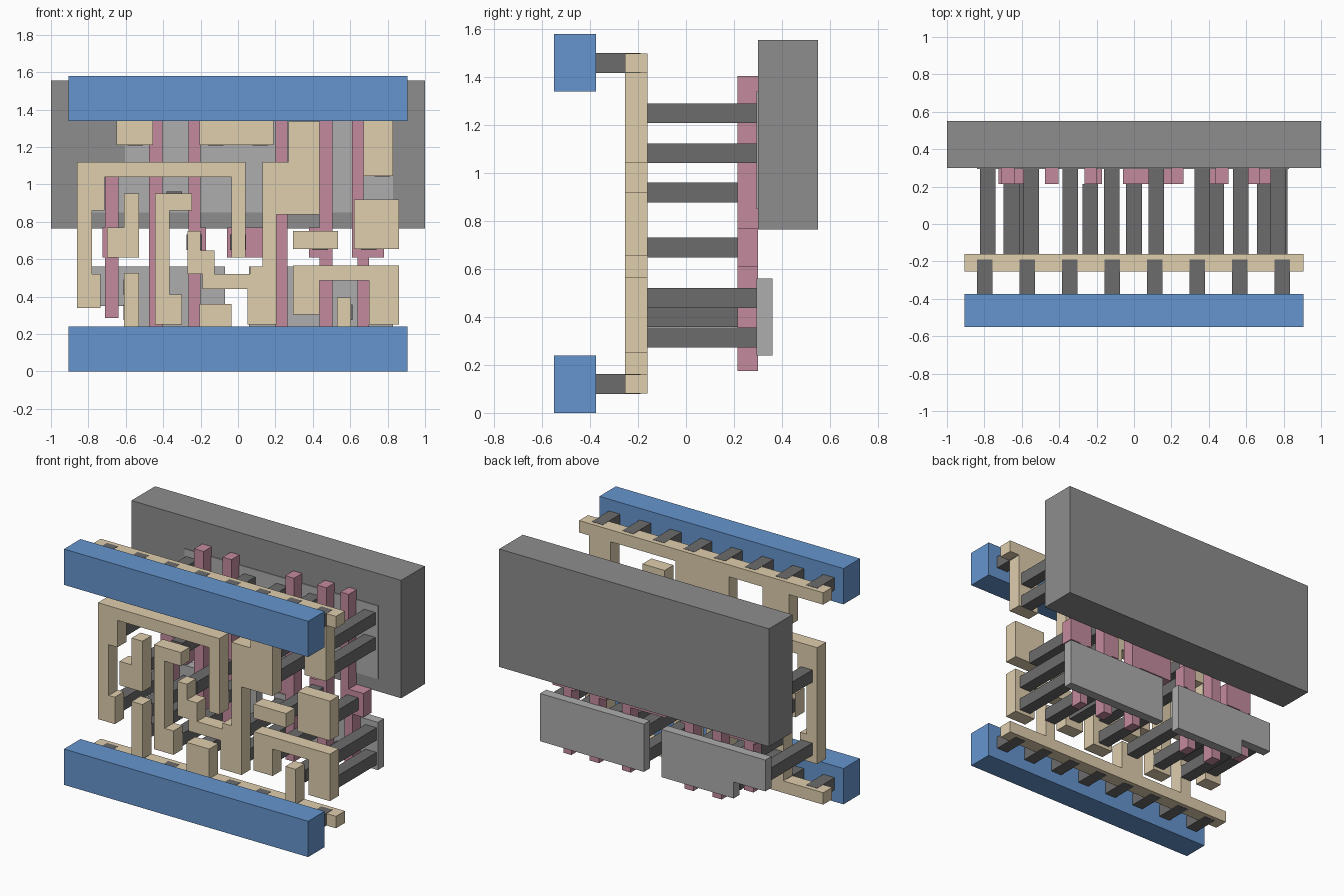
import bpy, bmesh

# Shared materials, one per layer
COLORS = {
    "rail_blue": (0.13, 0.30, 0.62, 1), "wire_tan": (0.74, 0.62, 0.42, 1),
    "post_dark": (0.15, 0.15, 0.15, 1), "gate_pink": (0.55, 0.26, 0.34, 1),
    "plate_light": (0.42, 0.42, 0.42, 1), "slab_grey": (0.27, 0.27, 0.27, 1),
}
MATS = {}
for key, col in COLORS.items():
    MATS[key] = bpy.data.materials.new(key)
    MATS[key].diffuse_color = col


def slab(name, path, y0, y1, mat):
    """Right-angled outline x,z,x,z... (each value changes one axis), extruded along y."""
    xs, zs = path[0::2], path[1::2]
    pts = []
    for i, z in enumerate(zs):
        pts += [(xs[i], z), (xs[(i + 1) % len(xs)], z)]
    bm = bmesh.new()
    face = bm.faces.new([bm.verts.new((x, y0, z)) for x, z in pts])
    new = bmesh.ops.extrude_face_region(bm, geom=[face])["geom"]
    verts = [v for v in new if isinstance(v, bmesh.types.BMVert)]
    bmesh.ops.translate(bm, verts=verts, vec=(0, y1 - y0, 0))
    bmesh.ops.recalc_face_normals(bm, faces=bm.faces[:])
    mesh = bpy.data.meshes.new(name)
    bm.to_mesh(mesh)
    bm.free()
    mesh.materials.append(MATS[mat])
    obj = bpy.data.objects.new(name, mesh)
    bpy.context.collection.objects.link(obj)
    return obj


def post(name, x, z, y0, y1):
    r = 0.0415
    slab(name, [x - r, z - r, x + r, z + r], y0, y1, "post_dark")


# Rear slab and the thin plates set against it
slab("rear_slab", [-1, 0.765, 1, 1.555], 0.30, 0.55, "slab_grey")
PLATES = {
    "upper_plate": [-0.84, 0.85, 0.83, 1.34, -0.605, 1.05],
    "lower_left_plate": [-0.605, 0.24, -0.07, 0.56, -0.84, 0.35],
    "lower_right_plate": [0.06, 0.24, 0.83, 0.56],
}
for name, path in PLATES.items():
    slab(name, path, 0.295, 0.36, "plate_light")

# Pink vertical gate bars with contact pads
GATES = [
    [-.71, .285, -.64, .61, -.53, .77, -.64, 1.10, -.71, .77, -.725, .61],
    [-.475, .175, -.405, 1.405],
    [-.265, .175, -.20, .61, -.17, .77, -.20, 1.405],
    [.20, .175, .265, 1.405, .20, .77, -.06, .61],
    [.435, .175, .505, 1.405, .435, .77, .38, .61],
    [.64, .175, .70, .61, .78, .77, .67, 1.405, .61, .61],
]
for i, path in enumerate(GATES):
    slab(f"gate_bar_{i + 1}", path, 0.215, 0.30, "gate_pink")

# Tan wiring layer
WIRES = {
    "lower_wire_rail": [-.905, .08, .905, .16, .605, .395, .53, .16, -.035, .36,
                        -.205, .16, -.53, .525, -.61, .16],
    "upper_wire_rail": [-.905, 1.50, .905, 1.42, .83, 1.045, .67, 1.42, .19, 1.21,
                        -.205, 1.42, -.455, 1.21, -.65, 1.42],
    "arch_wire": [-.86, .34, -.735, .52, -.78, .86, -.715, 1.04, -.035, .61, .04, 1.12],
    "stepped_wire": [.05, .25, .205, .84, .435, 1.335, .27, 1.12, .13, .56, .065, .52,
                     -.125, .645, -.20, .75, -.27, .52, -.19, .44],
    "left_tab_wire": [-.70, .61, -.53, .95, -.61, .77],
    "hook_wire": [-.445, .25, -.30, .41, -.365, .86, -.245, .95],
    "right_bridge_wire": [.295, .305, .435, .485, .70, .25, .86, .565],
    "small_pad_wire": [.295, .655, .535, .75],
    "large_pad_wire": [.62, .655, .86, .92],
}
for name, path in WIRES.items():
    slab(name, path, -0.255, -0.16, "wire_tan")

# Long posts: wiring to plates
PLATE_POSTS = [(-.783, .92), (-.783, .43), (-.55, 1.25), (-.57, .315), (-.57, .45),
               (-.34, .92), (-.34, .315), (-.12, 1.25), (.12, 1.25), (-.12, .315),
               (.365, 1.25), (.365, 1.083), (.365, .92), (.12, .315), (.12, .48),
               (.365, .40), (.78, .48), (.78, .315), (.57, .315),
               (.77, 1.25), (.77, 1.083)]
for i, (x, z) in enumerate(PLATE_POSTS):
    post(f"plate_post_{i + 1}", x, z, -0.16, 0.297)

# Shorter posts: wiring to gate pads
for i, x in enumerate([-.655, -.233, 0, .44, .70]):
    post(f"gate_post_{i + 1}", x, .69, -0.16, 0.215)

# Blue front rails and the short posts behind them
for label, z0, zc in (("lower", 0, .12), ("upper", 1.34, 1.46)):
    slab(f"{label}_front_rail", [-.905, z0, .905, z0 + .24], -0.55, -0.375, "rail_blue")
    for i in range(8):
        post(f"{label}_rail_post_{i + 1}", -.797 + i * .227, zc, -0.375, -0.19)
